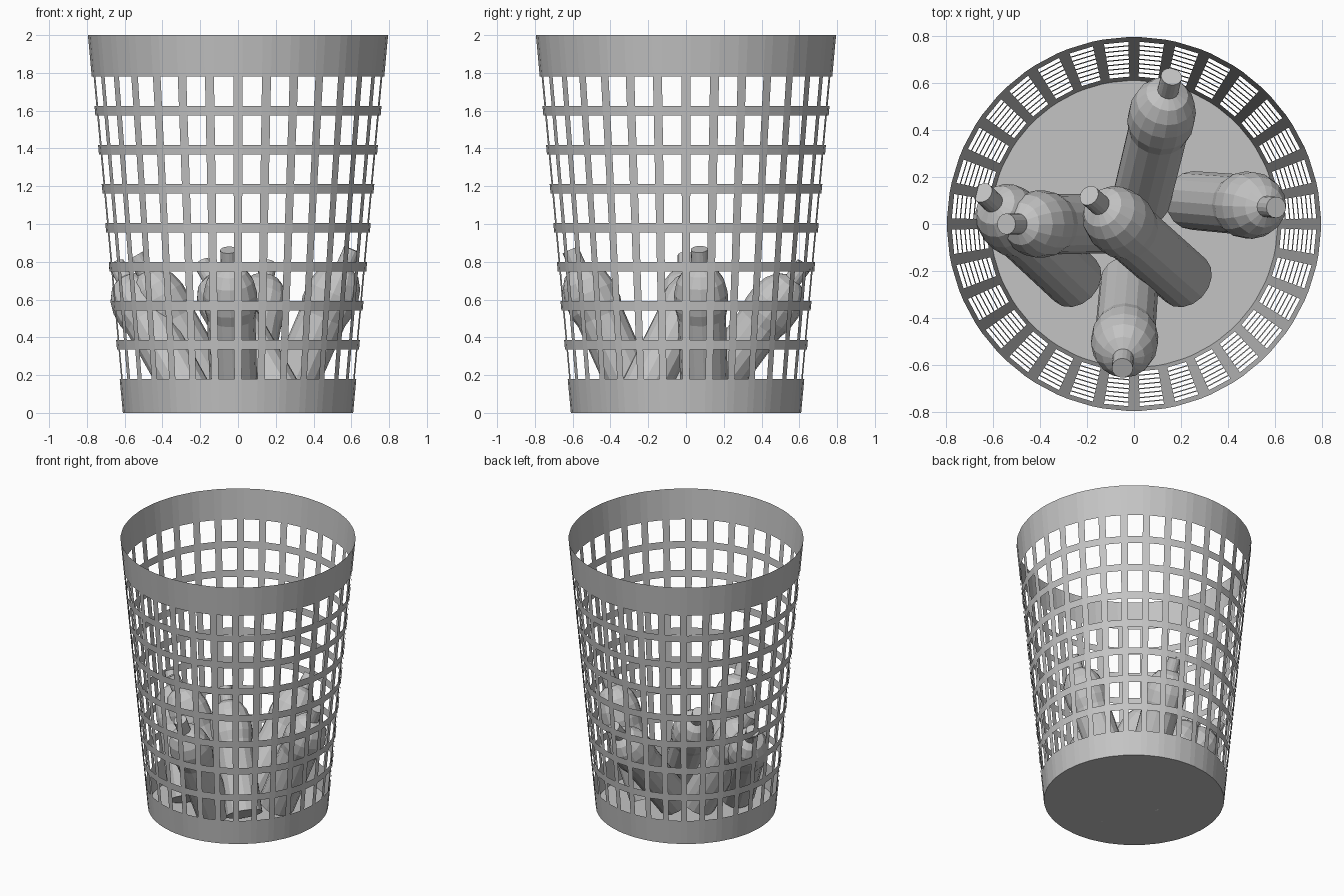
import bpy
import bmesh
from math import cos, sin, pi
from mathutils import Vector

old = bpy.data.objects.get("Cube")
if old:
    bpy.data.objects.remove(old, do_unlink=True)

grey = bpy.data.materials.new("plain grey")
grey.use_nodes = True
GREY = (0.55, 0.55, 0.55, 1)
grey.diffuse_color = GREY
grey.node_tree.nodes["Principled BSDF"].inputs["Base Color"].default_value = GREY


def finish(bm, name):
    mesh = bpy.data.meshes.new(name)
    bm.to_mesh(mesh)
    bm.free()
    mesh.materials.append(grey)
    obj = bpy.data.objects.new(name, mesh)
    bpy.context.collection.objects.link(obj)
    return obj


# Tapered basket wall: a grid with the window cells left out
COLUMNS, ROWS = 32, 8
BASE_R, TOP_R, HEIGHT = 0.61, 0.795, 2.0
LOW, HIGH, BAR = 0.18, 1.78, 0.051
hole = (HIGH - LOW - BAR * (ROWS - 1)) / ROWS

levels = [0]
for row in range(ROWS):
    start = LOW + row * (hole + BAR)
    levels += [start, start + hole]
levels.append(HEIGHT)

pitch = 2 * pi / COLUMNS
half_bar = 0.16 * pitch
angles = []
for c in range(COLUMNS):
    angles += [c * pitch - half_bar, c * pitch + half_bar]

bm = bmesh.new()
rings = []
for z in levels:
    r = BASE_R + (TOP_R - BASE_R) * z / HEIGHT
    rings.append([bm.verts.new((r * cos(a), r * sin(a), z)) for a in angles])
n = len(angles)
for k in range(len(levels) - 1):
    for i in range(n):
        if k % 2 and i % 2:
            continue
        j = (i + 1) % n
        bm.faces.new((rings[k][i], rings[k][j], rings[k + 1][j], rings[k + 1][i]))
finish(bm, "basket_wall")

# Basket floor
bm = bmesh.new()
bm.faces.new([bm.verts.new((BASE_R * cos(a), BASE_R * sin(a), 0)) for a in reversed(angles)])
finish(bm, "basket_floor")

# Bottle outline: radius and height along its axis
PROFILE = [(0.125, 0), (0.128, 0.5), (0.142, 0.56), (0.142, 0.64), (0.125, 0.71),
           (0.09, 0.765), (0.045, 0.79), (0.045, 0.89)]
SIDES = 16


def bottle(name, base, tip):
    bm = bmesh.new()
    loops = []
    for r, z in PROFILE:
        loops.append([bm.verts.new((r * cos(2 * pi * i / SIDES), r * sin(2 * pi * i / SIDES), z))
                      for i in range(SIDES)])
    for a, b in zip(loops, loops[1:]):
        for i in range(SIDES):
            j = (i + 1) % SIDES
            bm.faces.new((a[i], a[j], b[j], b[i]))
    bm.faces.new(loops[0][::-1])
    bm.faces.new(loops[-1])
    obj = finish(bm, name)
    axis = Vector(tip) - Vector(base)
    obj.location = base
    obj.rotation_mode = 'QUATERNION'
    obj.rotation_quaternion = Vector((0, 0, 1)).rotation_difference(axis)


# Bottles leaning outward inside the basket
bottle("back_bottle", (0.03, 0.10, 0.08), (0.16, 0.63, 0.79))
bottle("left_bottle", (0.25, 0.10, 0.05), (0.61, 0.07, 0.88))
bottle("front_bottle", (-0.02, -0.25, 0.05), (-0.05, -0.62, 0.88))
bottle("right_bottle", (-0.10, 0.0, 0.06), (-0.53, 0.0, 0.81))
bottle("lower_right_bottle", (-0.25, -0.24, 0.08), (-0.64, 0.13, 0.78))
bottle("crossing_bottle", (0.22, -0.24, 0.09), (-0.19, 0.12, 0.79))
